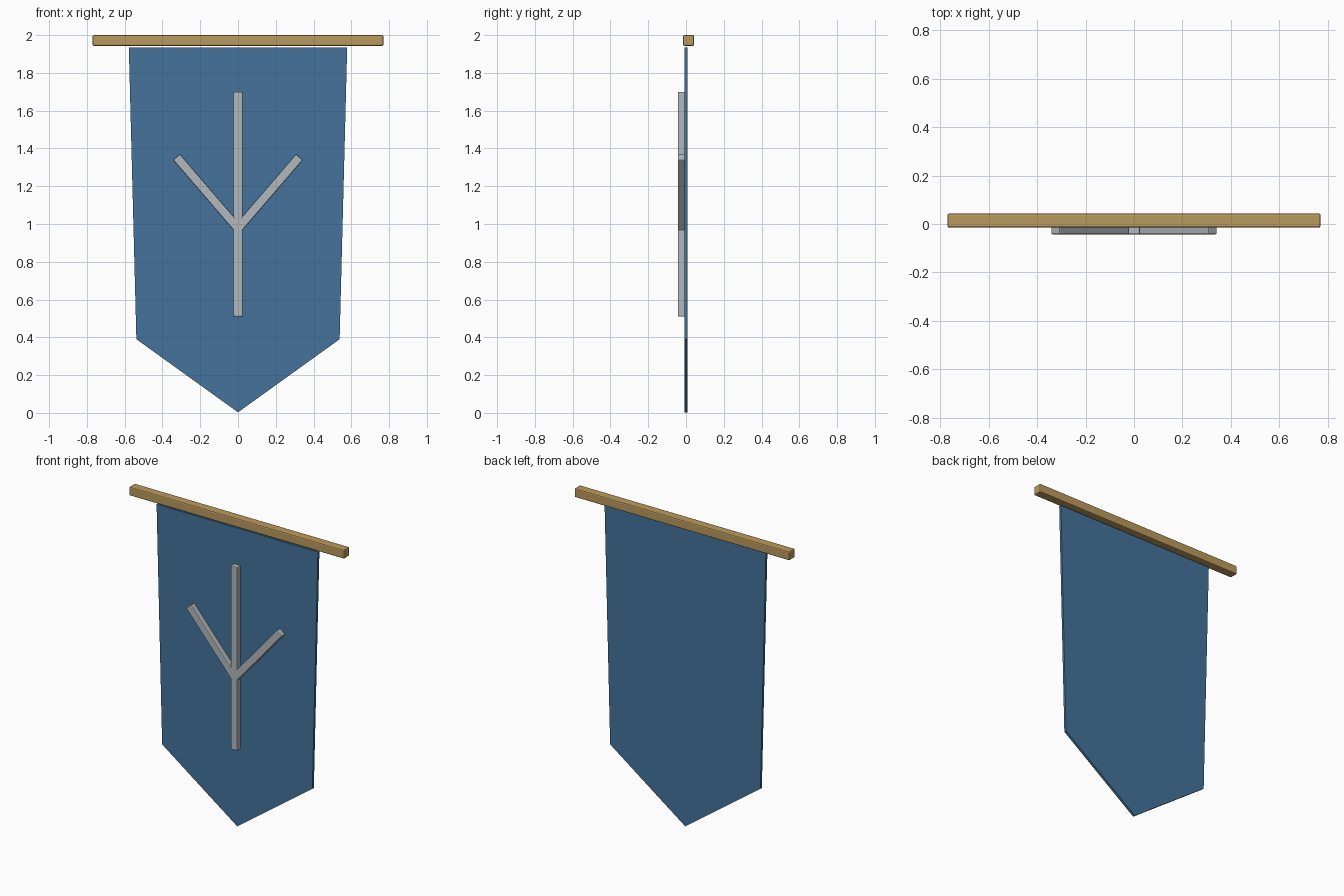
import bpy, bmesh, math

if "Cube" in bpy.data.objects:
    bpy.data.objects.remove(bpy.data.objects["Cube"])


def material(name, color):
    m = bpy.data.materials.new(name)
    m.diffuse_color = (*color, 1)
    m.use_nodes = True
    m.node_tree.nodes["Principled BSDF"].inputs["Base Color"].default_value = m.diffuse_color
    return m


def add_object(name, bm, mat):
    bmesh.ops.recalc_face_normals(bm, faces=bm.faces)
    me = bpy.data.meshes.new(name)
    bm.to_mesh(me)
    bm.free()
    me.materials.append(mat)
    ob = bpy.data.objects.new(name, me)
    bpy.context.collection.objects.link(ob)
    return ob


def bar(name, size, center, mat, angle=0.0, bevel=0.005):
    """Lightly bevelled box, turned about the y axis."""
    bm = bmesh.new()
    bmesh.ops.create_cube(bm, size=1)
    bmesh.ops.scale(bm, vec=size, verts=bm.verts)
    ob = add_object(name, bm, mat)
    ob.location = center
    ob.rotation_euler.y = angle
    mod = ob.modifiers.new("soft_edges", 'BEVEL')
    mod.width = bevel
    mod.segments = 2
    return ob


wood = material("wood", (0.50, 0.32, 0.11))
cloth = material("blue_cloth", (0.06, 0.17, 0.33))
silver = material("silver", (0.45, 0.48, 0.51))

# Hanging rod
bar("hanging_rod", (1.54, 0.058, 0.057), (0, 0.014, 1.9715), wood, bevel=0.007)

# Pointed cloth panel, extruded from its outline
outline = [(-0.578, 1.935), (-0.538, 0.39), (0, 0.003), (0.538, 0.39), (0.578, 1.935)]
bm = bmesh.new()
face = bm.faces.new([bm.verts.new((x, -0.008, z)) for x, z in outline])
ext = bmesh.ops.extrude_face_region(bm, geom=[face])
moved = [v for v in ext["geom"] if isinstance(v, bmesh.types.BMVert)]
bmesh.ops.translate(bm, vec=(0, 0.016, 0), verts=moved)
add_object("banner_cloth", bm, cloth)

# Emblem: upright stem and two slanted arms
y_mid, depth = -0.0245, 0.037
bar("emblem_stem", (0.048, depth, 1.19), (0, y_mid, 1.105), silver)
tip_x, tip_z, root_z = 0.325, 1.354, 0.976
length = math.hypot(tip_x, tip_z - root_z)
tilt = math.atan2(tip_x, tip_z - root_z)
for side, label in ((-1, "left"), (1, "right")):
    bar(f"emblem_arm_{label}", (0.047, depth, length),
        (side * tip_x / 2, y_mid, (tip_z + root_z) / 2), silver, side * tilt)
